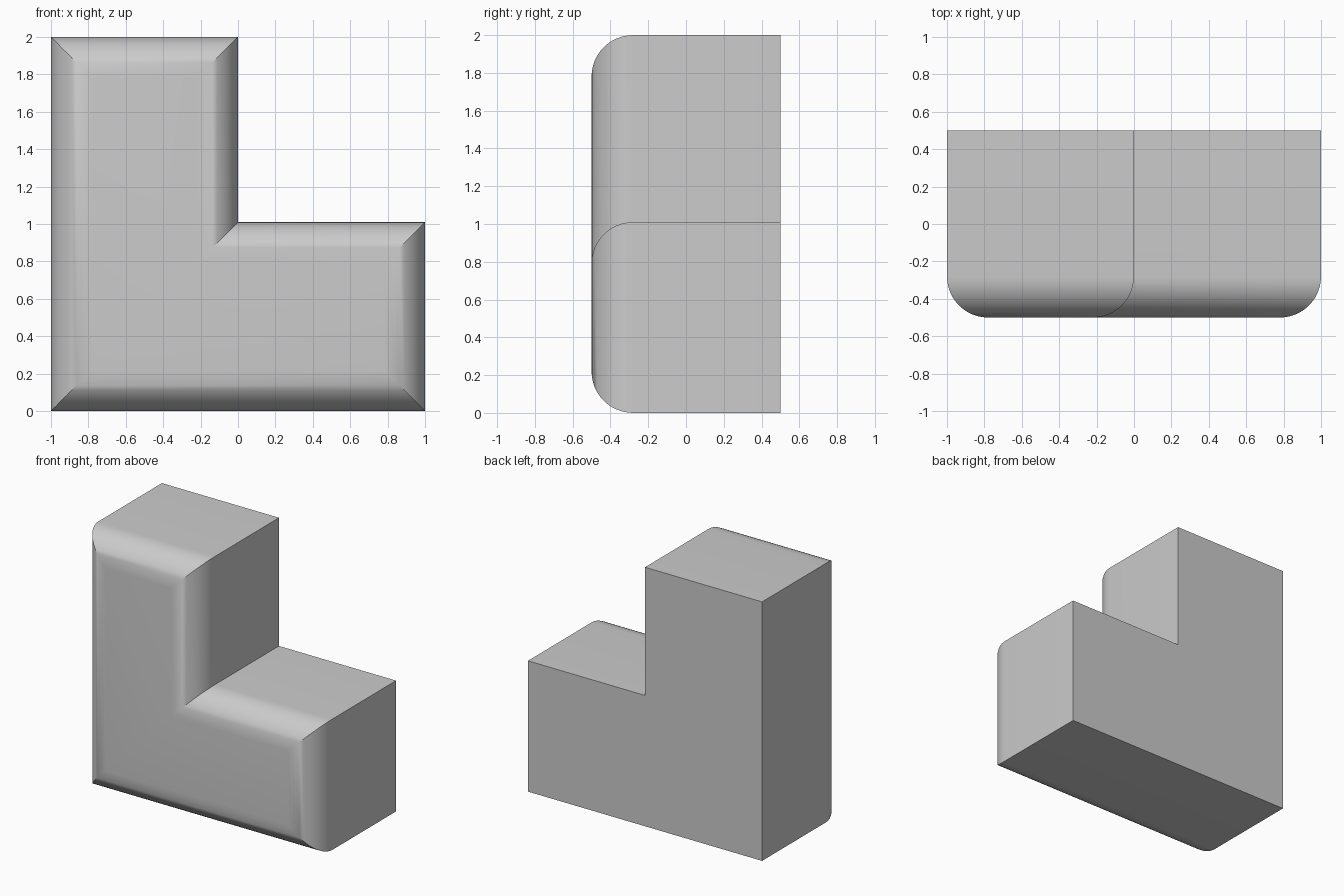
import bpy, bmesh
from math import sin, cos, pi, radians

cube = bpy.data.objects.get("Cube")
if cube:
    bpy.data.objects.remove(cube, do_unlink=True)

# Plain grey material
grey = bpy.data.materials.new("plain_grey")
grey.use_nodes = True
colour = (0.6, 0.6, 0.6, 1)
grey.diffuse_color = colour
grey.node_tree.nodes["Principled BSDF"].inputs["Base Color"].default_value = colour

# L outline: x, z, and the inward diagonal at each corner
OUTLINE = [(-1, 0, 1, 1), (1, 0, -1, 1), (1, 1.01, -1, -1),
           (0, 1.01, -1, -1), (0, 2, -1, -1), (-1, 2, 1, -1)]
RADIUS, STEPS = 0.22, 12
FRONT, BACK = -0.5, 0.5

bm = bmesh.new()


def ring(y, inset):
    return [bm.verts.new((x + dx * inset, y, z + dz * inset))
            for x, z, dx, dz in OUTLINE]


# Straight block, then mitred quarter-round rings towards the front
rings = [ring(BACK, 0)]
for i in range(STEPS + 1):
    a = i / STEPS * pi / 2
    rings.append(ring(FRONT + RADIUS * (1 - sin(a)), RADIUS * (1 - cos(a))))

for r, s in zip(rings, rings[1:]):
    for i in range(len(r)):
        j = (i + 1) % len(r)
        bm.faces.new((r[i], r[j], s[j], s[i]))

# Flat back and front
bm.faces.new(rings[0])
bm.faces.new(rings[-1])
bmesh.ops.recalc_face_normals(bm, faces=bm.faces)

mesh = bpy.data.meshes.new("rounded_l_block")
bm.to_mesh(mesh)
bm.free()
mesh.materials.append(grey)
block = bpy.data.objects.new("rounded_l_block", mesh)
bpy.context.collection.objects.link(block)

bpy.ops.object.select_all(action="DESELECT")
block.select_set(True)
bpy.context.view_layer.objects.active = block
bpy.ops.object.shade_smooth_by_angle(angle=radians(30))
